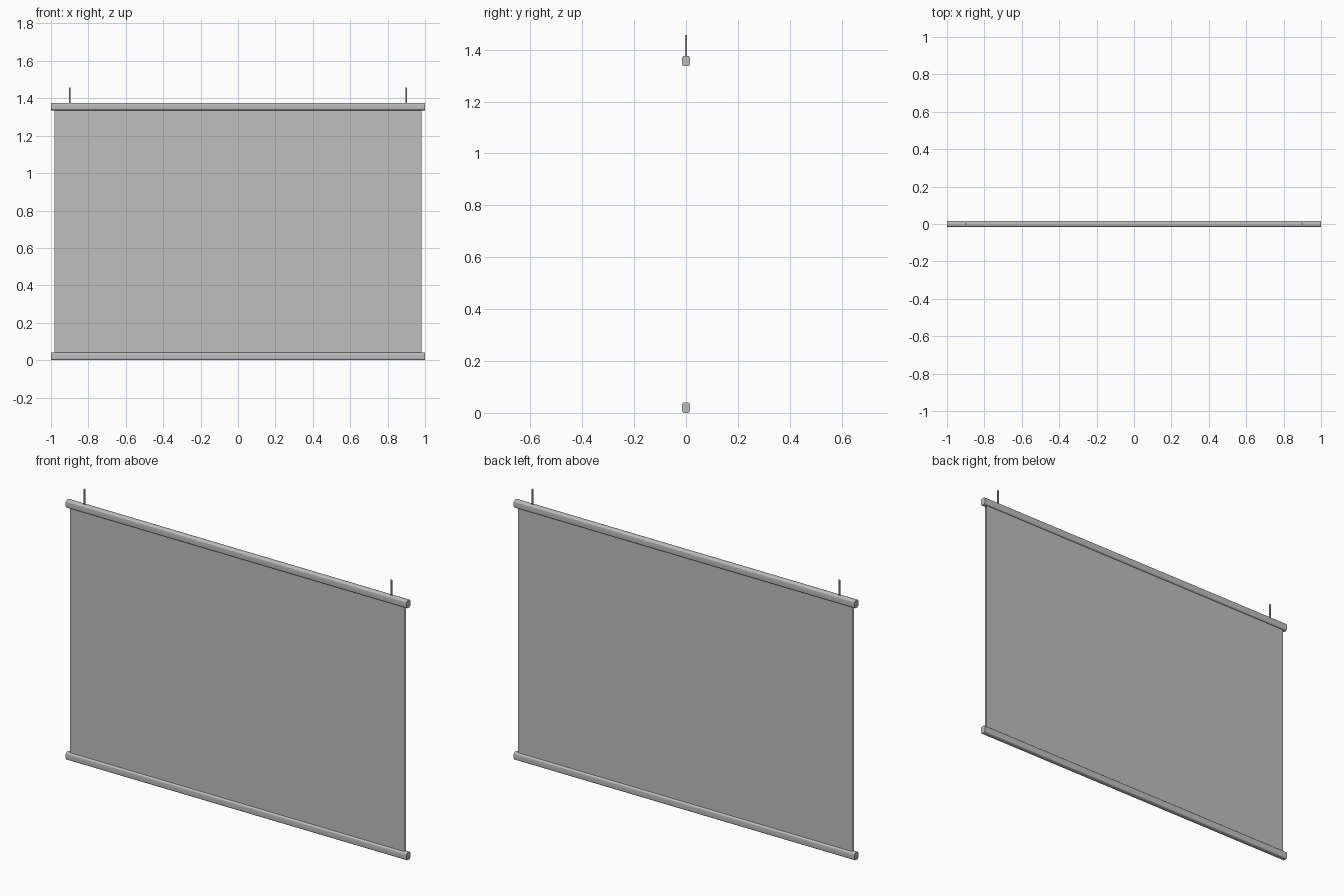
import bpy
import bmesh

cube = bpy.data.objects.get("Cube")
if cube:
    bpy.data.objects.remove(cube, do_unlink=True)


def make_material(name, value, alpha=1.0):
    mat = bpy.data.materials.new(name)
    mat.use_nodes = True
    mat.diffuse_color = (value, value, value, alpha)
    shader = mat.node_tree.nodes["Principled BSDF"]
    shader.inputs["Base Color"].default_value = (value, value, value, 1)
    shader.inputs["Alpha"].default_value = alpha
    return mat


metal = make_material("grey metal", 0.52)
film = make_material("clear film", 0.52, 0.5)

BAR_H, BAR_D = 0.04, 0.03
TOP_Z = 1.336
ROD_TOP = 1.457


def finish(obj, name, mat):
    obj.name = name
    obj.data.materials.append(mat)
    return obj


def add_bar(name, base):
    # Rounded rail running the full width
    bpy.ops.mesh.primitive_cube_add(size=1, location=(0, 0, base + BAR_H / 2))
    obj = finish(bpy.context.object, name, metal)
    obj.scale = (2, BAR_D, BAR_H)
    bpy.ops.object.transform_apply(location=False, rotation=False, scale=True)
    bm = bmesh.new()
    bm.from_mesh(obj.data)
    long_edges = [e for e in bm.edges if abs(e.verts[0].co.x - e.verts[1].co.x) > 1]
    bmesh.ops.bevel(bm, geom=long_edges, offset=0.009, segments=5,
                    profile=0.5, affect='EDGES')
    bm.to_mesh(obj.data)
    bm.free()
    bpy.ops.object.shade_smooth_by_angle()


def add_sheet(name, y):
    # Thin open sheet between the rails
    bpy.ops.mesh.primitive_plane_add(size=1)
    obj = finish(bpy.context.object, name, film)
    low, high = BAR_H / 2, TOP_Z + BAR_H / 2
    for v in obj.data.vertices:
        v.co = (v.co.x * 1.964, y, low + (v.co.y + 0.5) * (high - low))
    if y > 0:
        obj.data.flip_normals()


def add_rod(name, x):
    # Hanging rod standing on the top rail
    base = TOP_Z + BAR_H - 0.005
    bpy.ops.mesh.primitive_cylinder_add(vertices=16, radius=0.004, depth=ROD_TOP - base,
                                        location=(x, 0, (base + ROD_TOP) / 2))
    finish(bpy.context.object, name, metal)
    bpy.ops.object.shade_smooth_by_angle()


add_bar("bottom_rail", 0)
add_bar("top_rail", TOP_Z)
add_sheet("front_sheet", -0.006)
add_sheet("back_sheet", 0.006)
add_rod("left_hanger", 0.9)
add_rod("right_hanger", -0.9)
